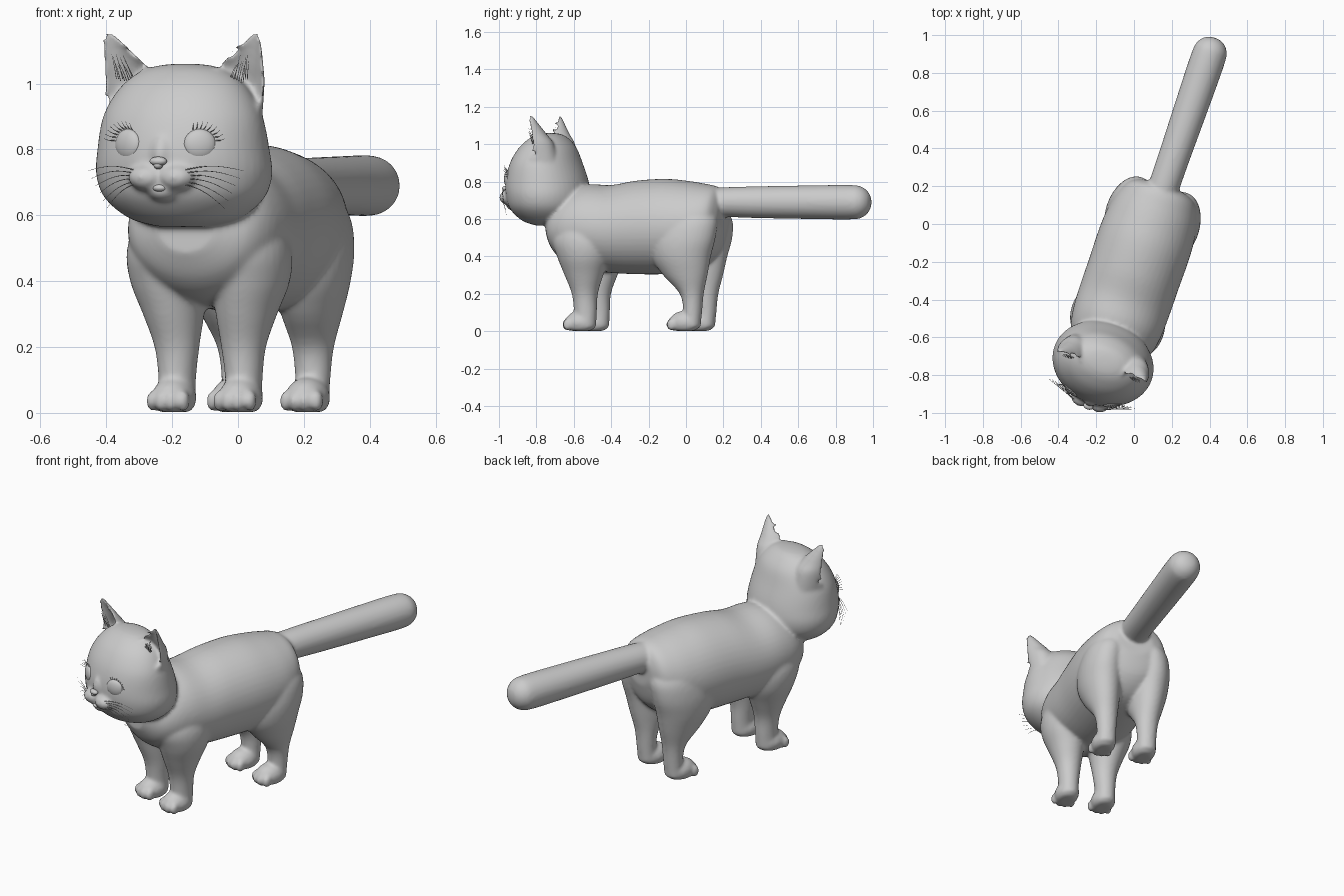
import bpy, bmesh, math, random
from mathutils import Matrix, Vector

if "Cube" in bpy.data.objects:
    bpy.data.objects.remove(bpy.data.objects["Cube"])

random.seed(4)
# The cat is built symmetric about x = 0, then turned about z
PLACE = Matrix.Translation((0.09, 0, 0)) @ Matrix.Rotation(math.radians(-19), 4, 'Z')


def spline(rings, steps=4):
    """Catmull-Rom interpolation of ring tuples."""
    out = []
    for i in range(len(rings) - 1):
        a, b, c, d = (rings[max(0, min(len(rings) - 1, i + k))] for k in (-1, 0, 1, 2))
        for s in range(steps):
            t = s / steps
            out.append([0.5 * (2 * q + (r - p) * t + (2 * p - 5 * q + 4 * r - w) * t * t
                               + (3 * q - p - 3 * r + w) * t ** 3)
                        for p, q, r, w in zip(a, b, c, d)])
    return out + [list(rings[-1])]


def loft(bm, rings, axis, n=32, side=1, hollow=None):
    """Rings are (pos, c1, c2, r1, r2) along axis; hollow dents the -y side."""
    loops = []
    for p, c1, c2, r1, r2 in spline(rings):
        r1, r2 = max(r1, .003), max(r2, .003)
        loop = []
        for k in range(n):
            a = 2 * math.pi * k / n
            u, v = r1 * math.cos(a), r2 * math.sin(a)
            if hollow is not None and v < 0:
                v *= -hollow
            co = (side * (c1 + u), c2 + v, p) if axis == 'Z' else (side * (c1 + u), p, c2 + v)
            loop.append(bm.verts.new(co))
        loops.append(loop)
    for A, B in zip(loops, loops[1:]):
        for k in range(n):
            bm.faces.new((A[k], A[(k + 1) % n], B[(k + 1) % n], B[k]))
    bm.faces.new(loops[0])
    bm.faces.new(loops[-1])


def ball(bm, c, r, turn=0):
    m = Matrix.Translation(c) @ Matrix.Rotation(turn, 4, 'Z') @ Matrix.Diagonal((*r, 1))
    return bmesh.ops.create_uvsphere(bm, u_segments=24, v_segments=16, radius=1, matrix=m)['verts']


def finish(bm, name):
    bmesh.ops.recalc_face_normals(bm, faces=bm.faces)
    for f in bm.faces:
        f.smooth = True
    me = bpy.data.meshes.new(name)
    bm.to_mesh(me)
    bm.free()
    ob = bpy.data.objects.new(name, me)
    bpy.context.collection.objects.link(ob)
    ob.matrix_world = PLACE
    return ob


def strands(name, paths, depth):
    cu = bpy.data.curves.new(name, 'CURVE')
    cu.dimensions, cu.bevel_depth, cu.bevel_resolution = '3D', depth, 0
    for path in paths:
        sp = cu.splines.new('POLY')
        sp.points.add(len(path) - 1)
        for i, co in enumerate(path):
            sp.points[i].co = (*co, 1)
            sp.points[i].radius = 1 - 0.7 * i / (len(path) - 1)
    ob = bpy.data.objects.new(name, cu)
    bpy.context.collection.objects.link(ob)
    ob.matrix_world = PLACE


def arc(a, b, lift, n=7):
    a, b = Vector(a), Vector(b)
    return [a.lerp(b, i / n) + Vector((0, 0, lift * math.sin(math.pi * i / n))) for i in range(n + 1)]


bm = bmesh.new()
# Torso
loft(bm, [(.215, 0, .63, .10, .09), (.18, 0, .60, .18, .17), (.10, 0, .57, .225, .22),
          (0, 0, .56, .245, .245), (-.12, 0, .56, .252, .255), (-.28, 0, .555, .25, .25),
          (-.42, 0, .547, .25, .235), (-.55, 0, .555, .245, .23), (-.65, 0, .555, .225, .20),
          (-.72, 0, .55, .18, .14), (-.765, 0, .555, .09, .07)], 'Y', 48)
# Tail
loft(bm, [(.08, 0, .68, .08, .08), (.22, 0, .69, .082, .08), (.4, 0, .69, .084, .085),
          (.7, 0, .69, .09, .09), (.94, 0, .69, .092, .092), (1.0, 0, .69, .078, .078),
          (1.03, 0, .69, .05, .05), (1.042, 0, .69, .02, .02)], 'Y')
# Head
loft(bm, [(.565, 0, -.77, .08, .07), (.59, 0, -.772, .17, .14), (.65, 0, -.775, .245, .2),
          (.72, 0, -.778, .272, .22), (.8, 0, -.785, .266, .217), (.9, 0, -.79, .248, .187),
          (.98, 0, -.782, .205, .148), (1.03, 0, -.775, .15, .10), (1.053, 0, -.77, .09, .06),
          (1.06, 0, -.77, .03, .02)], 'Z', 48)
# Muzzle, chin and nose bridge
ball(bm, (0, -.955, .675), (.055, .06, .035))
ball(bm, (0, -.985, .785), (.032, .035, .06))
for s in (1, -1):
    ball(bm, (.045 * s, -.98, .715), (.062, .055, .042), -.4 * s)
    # Ears, open to the front
    loft(bm, [(.9, .165, -.79, .08, .12), (1.0, .174, -.805, .085, .115),
              (1.05, .187, -.808, .073, .085), (1.1, .21, -.81, .048, .055),
              (1.14, .228, -.81, .024, .03), (1.158, .23, -.81, .01, .014)],
         'Z', 32, s, hollow=.55)
    # Front legs
    loft(bm, [(.02, .107, -.535, .056, .06), (.1, .107, -.532, .056, .062),
              (.2, .107, -.535, .068, .07), (.3, .117, -.537, .092, .105),
              (.4, .13, -.537, .117, .142), (.5, .13, -.545, .122, .16),
              (.62, .11, -.54, .10, .12)], 'Z', 32, s)
    # Hind legs
    loft(bm, [(.02, .118, .07, .054, .05), (.1, .118, .078, .054, .05),
              (.2, .12, .074, .064, .064), (.3, .128, .04, .09, .122),
              (.4, .135, .018, .112, .165), (.5, .138, .03, .115, .18),
              (.6, .12, .06, .11, .155), (.68, .09, .06, .08, .10)], 'Z', 32, s)
    # Paws with toes
    for x, y in ((.107, -.56), (.118, .032)):
        paw = ball(bm, (x * s, y, .047), (.066, .085, .062))
        for k in (-1.5, -.5, .5, 1.5):
            paw += ball(bm, ((x + .033 * k) * s, y - .078 + .014 * abs(k), .036),
                        (.019, .026, .033))
        for v in paw:
            v.co.z = max(v.co.z, .002)
body = finish(bm, "cat_body")
rm = body.modifiers.new("blend", 'REMESH')
rm.mode, rm.voxel_size, rm.use_smooth_shade = 'VOXEL', .009, True
sm = body.modifiers.new("soften", 'SMOOTH')
sm.factor, sm.iterations = .5, 10

# Nose and tongue
bm = bmesh.new()
ball(bm, (0, -1.02, .764), (.027, .018, .014))
ball(bm, (0, -1.02, .752), (.014, .016, .012))
finish(bm, "nose")
bm = bmesh.new()
ball(bm, (0, -1.0, .683), (.024, .022, .013))
finish(bm, "tongue")

whiskers, lashes, ear_hair = [], [], []
for s, side in ((1, "left"), (-1, "right")):
    # Eyes
    bm = bmesh.new()
    ball(bm, (.115 * s, -.966, .815), (.05, .022, .047), .42 * s)
    finish(bm, side + "_eye")
    for i in range(6):
        whiskers.append(arc((s * (.07 + .006 * (i % 2)), -1.015, .735 - .008 * i),
                            (s * (.25 - .012 * i), -.95, .735 - .023 * i), .014))
    for i in range(9):
        a = math.radians(15 + 12 * i)
        d = Vector((s * math.cos(a), 0, math.sin(a)))
        p = Vector((.115 * s, -.972, .815)) + d * .048
        p.y += .02 * math.cos(a)
        lashes.append(arc(p, p + d * .022 + Vector((s * .012, -.012, 0)), -.003, 4))
    for i in range(10):
        t = i / 9
        p = Vector((s * (.15 + .06 * t), -.80, 1.0 + .015 * random.random()))
        ear_hair.append(arc(p, p + Vector((s * (.03 - .02 * t), -.015, .05 + .03 * random.random())), .004, 4))
strands("whiskers", whiskers, .0016)
strands("eyelashes", lashes, .0016)
strands("ear_hair", ear_hair, .0014)
